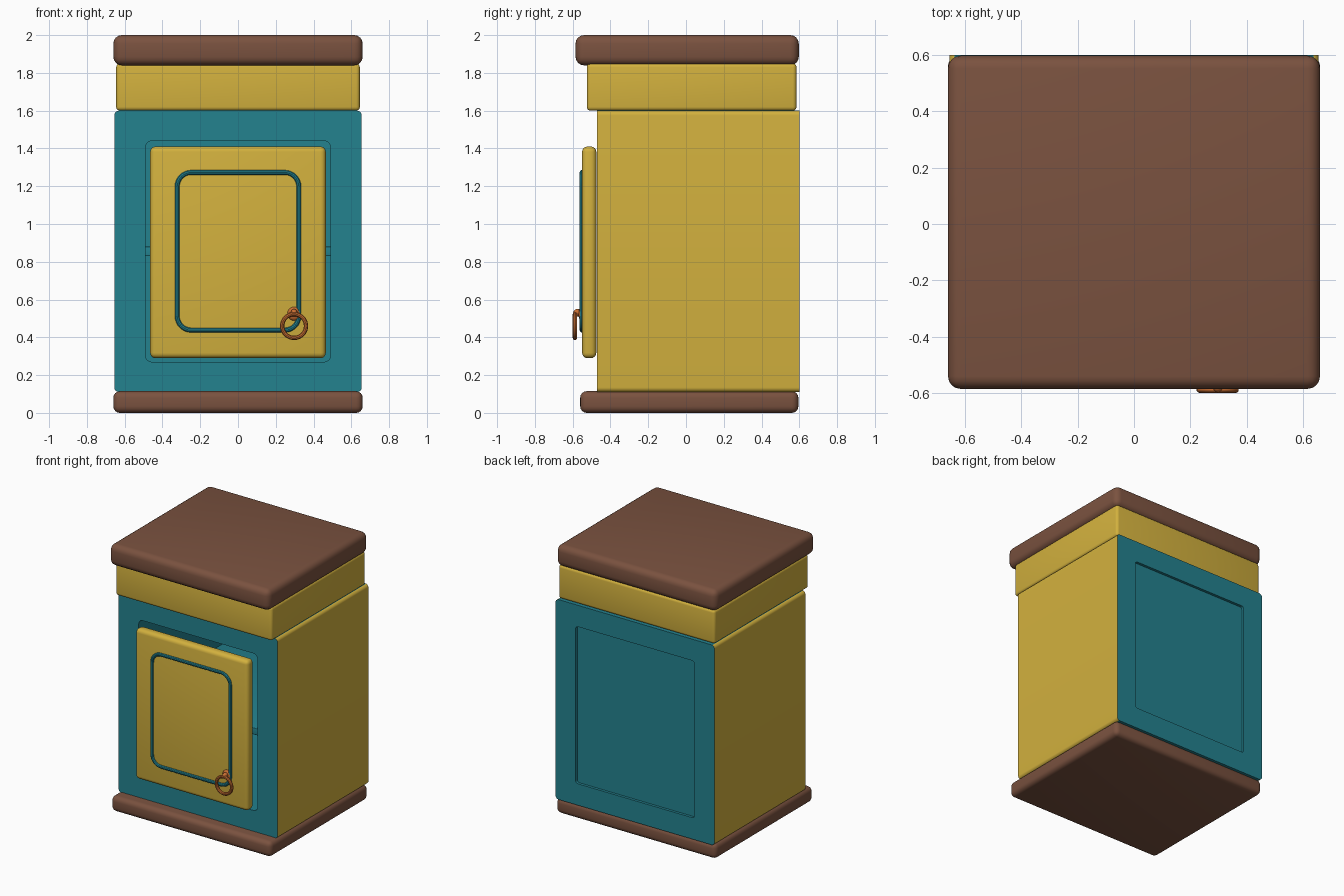
import bpy, bmesh, math
from mathutils import Vector

cube = bpy.data.objects.get("Cube")
if cube:
    bpy.data.objects.remove(cube, do_unlink=True)


def material(name, rgb):
    m = bpy.data.materials.new(name)
    m.use_nodes = True
    m.diffuse_color = (*rgb, 1)
    m.node_tree.nodes["Principled BSDF"].inputs["Base Color"].default_value = (*rgb, 1)
    return m


BROWN = material("brown wood", (0.195, 0.084, 0.05))
YELLOW = material("mustard paint", (0.65, 0.44, 0.048))
TEAL = material("teal paint", (0.017, 0.223, 0.275))
COPPER = material("copper", (0.578, 0.156, 0.032))


def activate(obj):
    bpy.ops.object.select_all(action='DESELECT')
    obj.select_set(True)
    bpy.context.view_layer.objects.active = obj


def smooth(obj):
    activate(obj)
    bpy.ops.object.shade_smooth_by_angle(angle=math.radians(35))


def add_mesh(name, bm, *mats):
    mesh = bpy.data.meshes.new(name)
    bm.normal_update()
    bm.to_mesh(mesh)
    bm.free()
    obj = bpy.data.objects.new(name, mesh)
    bpy.context.collection.objects.link(obj)
    for m in mats:
        mesh.materials.append(m)
    return obj


def box(name, half_x, y, z, mat, radius):
    """Box with all edges rounded."""
    bm = bmesh.new()
    bmesh.ops.create_cube(bm, size=1)
    for v in bm.verts:
        v.co = Vector((v.co.x * 2 * half_x,
                       sum(y) / 2 + v.co.y * (y[1] - y[0]),
                       sum(z) / 2 + v.co.z * (z[1] - z[0])))
    bmesh.ops.bevel(bm, geom=bm.edges[:], offset=radius, segments=4,
                    profile=0.5, affect='EDGES')
    obj = add_mesh(name, bm, mat)
    smooth(obj)
    return obj


def outline(half_x, z, r, steps=6):
    """Rounded rectangle as (x, z) points, counter-clockwise."""
    pts = []
    corners = [(half_x - r, z[1] - r), (r - half_x, z[1] - r),
               (r - half_x, z[0] + r), (half_x - r, z[0] + r)]
    for i, (cx, cz) in enumerate(corners):
        for k in range(steps + 1):
            a = (i + k / steps) * math.pi / 2
            pts.append((cx + r * math.cos(a), cz + r * math.sin(a)))
    return pts


def prism(name, half_x, y, z, r, *mats):
    """Rounded rectangle extruded along y."""
    bm = bmesh.new()
    face = bm.faces.new([bm.verts.new((px, y[0], pz)) for px, pz in outline(half_x, z, r)])
    ext = bmesh.ops.extrude_face_region(bm, geom=[face])
    moved = [g for g in ext["geom"] if isinstance(g, bmesh.types.BMVert)]
    bmesh.ops.translate(bm, verts=moved, vec=(0, y[1] - y[0], 0))
    bmesh.ops.recalc_face_normals(bm, faces=bm.faces[:])
    return add_mesh(name, bm, *mats)


# Plinth, drawer band and top slab
box("base_plinth", 0.66, (-0.56, 0.595), (0, 0.115), BROWN, 0.035)
box("upper_band", 0.645, (-0.525, 0.585), (1.6, 1.85), YELLOW, 0.02)
box("top_slab", 0.66, (-0.585, 0.597), (1.84, 2.0), BROWN, 0.045)

# Hollow cabinet body with a recessed back panel
body = prism("cabinet_body", 0.655, (-0.47, 0.6), (0.11, 1.6), 0.025, TEAL, YELLOW)
cavity = prism("cavity_cutter", 0.49, (-0.6, 0.54), (0.27, 1.44), 0.035, TEAL)
back = prism("back_cutter", 0.49, (0.58, 0.7), (0.27, 1.44), 0.02, TEAL)
for cutter in (cavity, back):
    mod = body.modifiers.new("cut", 'BOOLEAN')
    mod.operation = 'DIFFERENCE'
    mod.solver = 'EXACT'
    mod.object = cutter
    activate(body)
    bpy.ops.object.modifier_apply(modifier=mod.name)
    bpy.data.objects.remove(cutter, do_unlink=True)

# Outer side walls are mustard, the rest teal
for p in body.data.polygons:
    p.material_index = int(abs(p.normal.x) > 0.35 and abs(p.center.x) > 0.6)
smooth(body)

box("inner_shelf", 0.5, (-0.46, 0.55), (0.83, 0.88), TEAL, 0.005)

# Door with a raised moulding
box("door", 0.465, (-0.55, -0.475), (0.29, 1.41), YELLOW, 0.028)


def tube(name, points, radius, mat):
    curve = bpy.data.curves.new(name, 'CURVE')
    curve.dimensions = '3D'
    curve.bevel_depth = radius
    curve.bevel_resolution = 3
    spline = curve.splines.new('POLY')
    spline.points.add(len(points) - 1)
    for sp, co in zip(spline.points, points):
        sp.co = (*co, 1)
    spline.use_cyclic_u = True
    curve.materials.append(mat)
    obj = bpy.data.objects.new(name, curve)
    bpy.context.collection.objects.link(obj)
    activate(obj)
    bpy.ops.object.convert(target='MESH')
    smooth(bpy.context.view_layer.objects.active)


tube("door_moulding",
     [(x, -0.55, z) for x, z in outline(0.322, (0.438, 1.273), 0.075, 8)],
     0.013, TEAL)

# Ring pull: hanging ring, rosette and small eye
HX = 0.297
ring = [(HX + 0.063 * math.cos(a), -0.588, 0.46 + 0.063 * math.sin(a))
        for a in (i * math.tau / 40 for i in range(40))]
tube("handle_ring", ring, 0.012, COPPER)


def ball(name, centre, scale):
    bm = bmesh.new()
    bmesh.ops.create_uvsphere(bm, u_segments=24, v_segments=12, radius=1)
    for v in bm.verts:
        v.co = Vector([c + s * k for c, s, k in zip(centre, scale, v.co)])
    smooth(add_mesh(name, bm, COPPER))


ball("handle_rosette", (HX, -0.552, 0.525), (0.036, 0.018, 0.036))
ball("handle_eye", (HX, -0.575, 0.53), (0.018, 0.022, 0.02))
